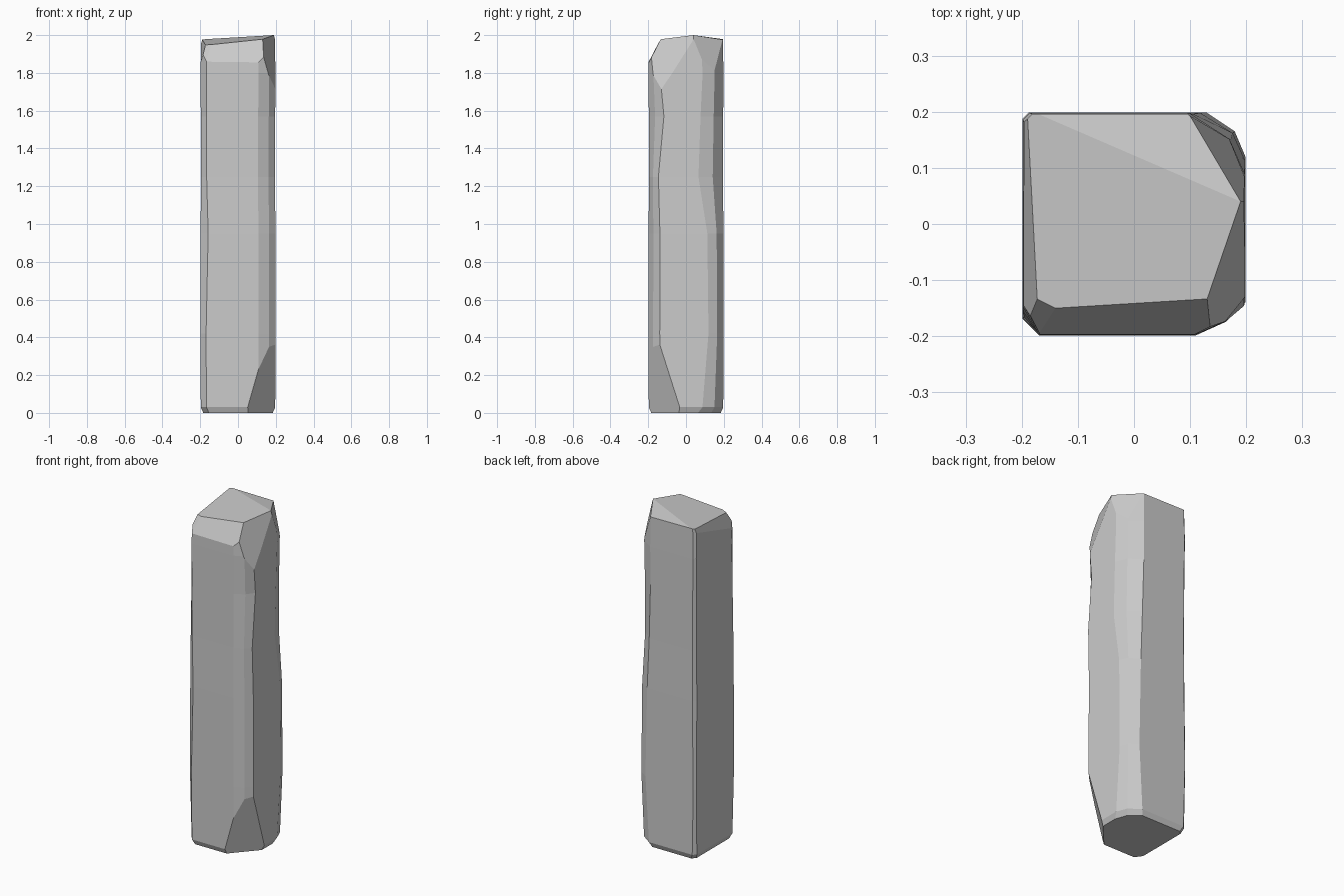
import bpy, bmesh
from mathutils import Vector

if "Cube" in bpy.data.objects:
    bpy.data.objects.remove(bpy.data.objects["Cube"])

bm = bmesh.new()

# Per level: z, inset, front-left x/y chamfer, front-right x/y chamfer,
# back-right y/x chamfer, back-left chamfer
levels = [
    (0.00, 0.015, 0.03, 0.04, 0.09, 0.06, 0.12, 0.09, 0.020),
    (0.03, 0.002, 0.03, 0.04, 0.09, 0.06, 0.11, 0.09, 0.018),
    (0.42, 0.000, 0.03, 0.03, 0.09, 0.06, 0.08, 0.07, 0.012),
    (0.95, 0.001, 0.04, 0.03, 0.09, 0.06, 0.085, 0.08, 0.018),
    (1.25, 0.003, 0.03, 0.03, 0.09, 0.05, 0.13, 0.09, 0.015),
    (1.57, 0.002, 0.03, 0.04, 0.09, 0.08, 0.12, 0.10, 0.015),
    (1.80, 0.001, 0.03, 0.05, 0.09, 0.06, 0.11, 0.10, 0.012),
    (2.03, 0.004, 0.03, 0.06, 0.09, 0.07, 0.12, 0.10, 0.015),
]


def ring(z, inset, flx, fly, frx, fry, bry, brx, bl):
    w = 0.199 - inset
    pts = [(-w + flx, -w), (w - frx, -w),
           (w - frx * 0.38, -w + fry * 0.42), (w, -w + fry),
           (w, w - bry), (w - brx * 0.28, w - bry * 0.42), (w - brx, w),
           (-w + bl, w), (-w, w - bl), (-w, -w + fly)]
    return [bm.verts.new((x, y, z)) for x, y in pts]


# Chiselled shaft
rings = [ring(*lv) for lv in levels]
n = len(rings[0])
for lo, hi in zip(rings, rings[1:]):
    for i in range(n):
        j = (i + 1) % n
        bm.faces.new((lo[i], lo[j], hi[j], hi[i]))
bm.faces.new(rings[0][::-1])
bm.faces.new(rings[-1])


def chip(a, b, c):
    """Slice off everything beyond the plane through three points."""
    a, b, c = Vector(a), Vector(b), Vector(c)
    no = (b - a).cross(c - a).normalized()
    if no.dot(Vector((0, 0, 1)) - a) > 0:
        no = -no
    res = bmesh.ops.bisect_plane(
        bm, geom=bm.verts[:] + bm.edges[:] + bm.faces[:],
        plane_co=a, plane_no=no, clear_outer=True, dist=1e-5)
    rim = [e for e in bm.edges if e.is_boundary]
    if rim:
        bmesh.ops.holes_fill(bm, edges=rim, sides=0)


peak, left_back = (0.19, 0.04, 2.0), (-0.18, 0.2, 1.978)
front_l, front_r = (-0.14, -0.15, 1.95), (0.13, -0.13, 1.985)

# Sloping top
chip(peak, left_back, front_l)
chip(peak, left_back, (0.1, 0.2, 1.975))
# Chips around the top edge
chip(front_l, front_r, (0.11, -0.195, 1.86))
chip(front_r, peak, (0.2, -0.1, 1.75))
chip(front_l, (-0.19, -0.13, 1.94), (-0.17, -0.197, 1.86))
chip((-0.19, 0.19, 1.975), (-0.17, -0.14, 1.955), (-0.2, -0.1, 1.86))
chip(peak, (0.1, 0.195, 1.97), (0.165, 0.165, 1.8))
# Large chip at the foot, front right
chip((0.04, -0.2, 0.0), (0.2, -0.02, 0.0), (0.2, -0.14, 0.37))

bmesh.ops.recalc_face_normals(bm, faces=bm.faces[:])
mesh = bpy.data.meshes.new("stone_pillar")
bm.to_mesh(mesh)
bm.free()
obj = bpy.data.objects.new("stone_pillar", mesh)
bpy.context.collection.objects.link(obj)
